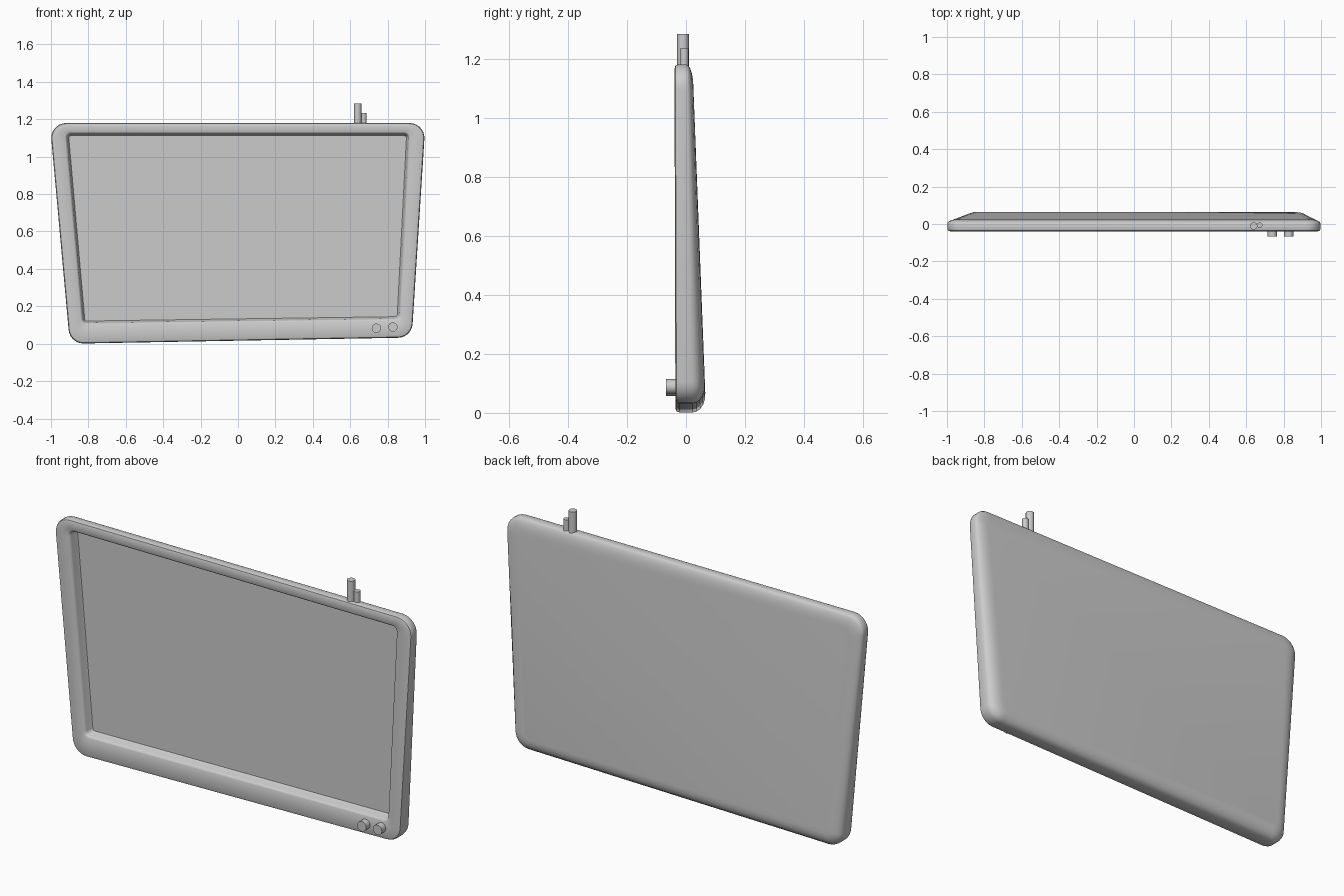
import bpy, bmesh, math
from mathutils import Vector

if "Cube" in bpy.data.objects:
    bpy.data.objects.remove(bpy.data.objects["Cube"])

grey = bpy.data.materials.new("plain grey")
grey.diffuse_color = (0.6, 0.6, 0.6, 1)
grey.use_nodes = True
grey.node_tree.nodes["Principled BSDF"].inputs["Base Color"].default_value = grey.diffuse_color

# Corner points (x, z), anticlockwise seen from the front
OUTER = [(-0.899, 0.0), (0.929, 0.033), (1.002, 1.18), (-1.006, 1.18)]
OPENING = [(-0.835, 0.103), (0.868, 0.127), (0.92, 1.13), (-0.925, 1.13)]
STEPS = 7


def rounded_quad(corners, inset, radius):
    """Inset a four-sided outline and round its corners."""
    pts = [Vector(c) for c in corners]
    out = []
    for i, p in enumerate(pts):
        a = (p - pts[i - 1]).normalized()
        b = (pts[(i + 1) % 4] - p).normalized()
        na, nb = Vector((-a.y, a.x)), Vector((-b.y, b.x))
        centre = p + (na + nb) * ((inset + radius) / (1 + na.dot(nb)))
        a0 = math.atan2(-na.y, -na.x)
        turn = math.acos(max(-1, min(1, na.dot(nb))))
        for k in range(STEPS + 1):
            t = a0 + turn * k / STEPS
            out.append(centre + Vector((math.cos(t), math.sin(t))) * radius)
    return out


def finish(name, bm, angle):
    bmesh.ops.recalc_face_normals(bm, faces=bm.faces)
    me = bpy.data.meshes.new(name)
    bm.to_mesh(me)
    bm.free()
    me.materials.append(grey)
    ob = bpy.data.objects.new(name, me)
    bpy.context.collection.objects.link(ob)
    bpy.ops.object.select_all(action='DESELECT')
    ob.select_set(True)
    bpy.context.view_layer.objects.active = ob
    bpy.ops.object.shade_smooth_by_angle(angle=math.radians(angle))
    return ob


# Body: rings from the recessed screen, over the frame, round to the back.
# Each ring: corners, inset, corner radius, y at the top, y at the bottom
rings = [
    (OPENING, 0.018, 0.012, 0.010, 0.010),
    (OPENING, 0.013, 0.017, 0.002, 0.002),
    (OPENING, 0.008, 0.022, -0.026, -0.024),
    (OPENING, 0.004, 0.026, -0.035, -0.032),
    (OPENING, -0.003, 0.033, -0.039, -0.036),
    (OUTER, 0.014, 0.066, -0.039, -0.036),
    (OUTER, 0.004, 0.076, -0.036, -0.032),
    (OUTER, 0.0, 0.08, -0.028, -0.022),
]
for k in range(6):
    t = math.radians(18 * k)
    rings.append((OUTER, 0.065 * (1 - math.cos(t)), 0.08 - 0.05 * (1 - math.cos(t)),
                  0.002 + 0.020 * math.sin(t), 0.022 + 0.046 * math.sin(t)))

bm = bmesh.new()
loops = []
for corners, inset, radius, y_top, y_bottom in rings:
    loops.append([bm.verts.new((p.x, y_top + (y_bottom - y_top) * (1.18 - p.y) / 1.18, p.y))
                  for p in rounded_quad(corners, inset, radius)])
for lo, hi in zip(loops, loops[1:]):
    n = len(lo)
    for i in range(n):
        j = (i + 1) % n
        bm.faces.new((lo[i], lo[j], hi[j], hi[i]))
bm.faces.new(loops[0])       # screen
bm.faces.new(loops[-1])      # back panel
finish("screen_body", bm, 40)


def peg(name, start, end, radius):
    """Plain round peg between two points."""
    start, end = Vector(start), Vector(end)
    axis = end - start
    bm = bmesh.new()
    bmesh.ops.create_cone(bm, cap_ends=True, segments=16, radius1=radius,
                          radius2=radius, depth=axis.length)
    rot = Vector((0, 0, 1)).rotation_difference(axis.normalized())
    bmesh.ops.rotate(bm, verts=bm.verts, matrix=rot.to_matrix())
    bmesh.ops.translate(bm, verts=bm.verts, vec=(start + end) / 2)
    finish(name, bm, 35)


# Control knobs on the lower right of the frame
peg("left_knob", (0.74, -0.02, 0.083), (0.74, -0.068, 0.083), 0.025)
peg("right_knob", (0.828, -0.02, 0.089), (0.828, -0.068, 0.089), 0.025)

# Pegs on the top edge
peg("tall_top_peg", (0.64, -0.01, 1.15), (0.64, -0.01, 1.283), 0.02)
peg("short_top_peg", (0.672, -0.006, 1.15), (0.672, -0.006, 1.234), 0.015)
